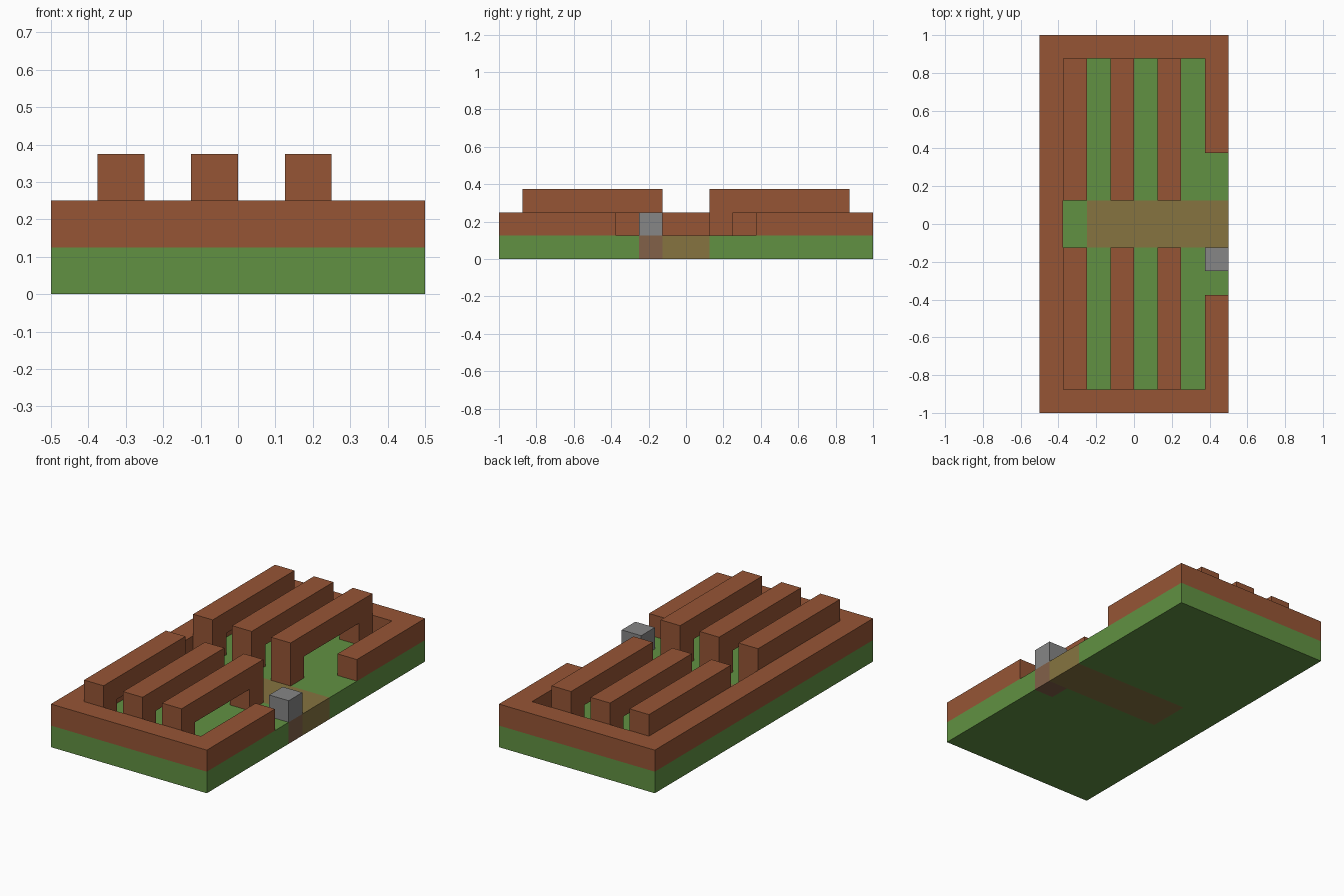
import bpy
import bmesh
from mathutils import Vector

U = 0.125  # one block

cube = bpy.data.objects.get("Cube")
if cube:
    bpy.data.objects.remove(cube, do_unlink=True)


def material(name, rgb):
    """Flat material from 0-255 display values, stored as linear."""
    lin = [((c / 255 + 0.055) / 1.055) ** 2.4 for c in rgb] + [1.0]
    mat = bpy.data.materials.new(name)
    mat.use_nodes = True
    mat.diffuse_color = lin
    mat.node_tree.nodes["Principled BSDF"].inputs["Base Color"].default_value = lin
    return mat


green = material("floor green", (97, 145, 66))
brown = material("wood brown", (150, 85, 53))
olive = material("path olive", (134, 116, 64))
umber = material("post umber", (130, 97, 73))
grey = material("stone grey", (134, 134, 134))


def finish(name, bm, *mats):
    bmesh.ops.recalc_face_normals(bm, faces=bm.faces)
    mesh = bpy.data.meshes.new(name)
    bm.to_mesh(mesh)
    bm.free()
    for m in mats:
        mesh.materials.append(m)
    obj = bpy.data.objects.new(name, mesh)
    bpy.context.collection.objects.link(obj)
    return obj


def box(low, high):
    """Box between two corners given in blocks."""
    bm = bmesh.new()
    bmesh.ops.create_cube(bm, size=1)
    low, high = Vector(low) * U, Vector(high) * U
    for v in bm.verts:
        v.co = (low + high) / 2 + v.co * (high - low)
    return bm


def prism(name, points, along, mat):
    """Extrude a closed outline (in blocks) along a vector."""
    bm = bmesh.new()
    face = bm.faces.new([bm.verts.new(Vector(p) * U) for p in points])
    out = bmesh.ops.extrude_face_region(bm, geom=[face], use_keep_orig=True)
    moved = [g for g in out["geom"] if isinstance(g, bmesh.types.BMVert)]
    bmesh.ops.translate(bm, verts=moved, vec=Vector(along) * U)
    return finish(name, bm, mat)


# Floor slab, with the path and the post foot cut in as coloured faces
slab = box((-4, -8, 0), (4, 8, 1))
for axis, cut in ((0, -2), (0, 3), (1, -2), (1, -1), (1, 1)):
    normal = Vector((1 - axis, axis, 0))
    bmesh.ops.bisect_plane(slab, geom=slab.verts[:] + slab.edges[:] + slab.faces[:],
                           plane_co=normal * cut * U, plane_no=normal)
for f in slab.faces:
    c = f.calc_center_median() / U
    if abs(c.y) < 0.99 and c.x > -2:
        f.material_index = 1
    elif -2 < c.y < -1 and c.x > 3:
        f.material_index = 2
finish("floor_slab", slab, green, olive, umber)

# Surrounding wall with an entrance gap on one long side
half = [(4, 3), (4, 8), (-4, 8), (-4, -8), (4, -8), (4, -3),
        (3, -3), (3, -7), (-3, -7), (-3, 7), (3, 7), (3, 3)]
prism("outer_wall", [(x, y, 1) for x, y in half], (0, 0, 1), brown)

# Two rows of three benches, each a beam on two legs
bench = [(1, 1), (2, 1), (2, 2), (6, 2), (6, 1), (7, 1), (7, 3), (1, 3)]
for row, side in (("back", 1), ("front", -1)):
    for i, x in enumerate((-3, -1, 1)):
        prism(f"{row}_bench_{i + 1}", [(x, side * y, z) for y, z in bench],
              (1, 0, 0), brown)

# Stone block beside the entrance
finish("entrance_block", box((3, -2, 1), (4, -1, 2)), grey)
